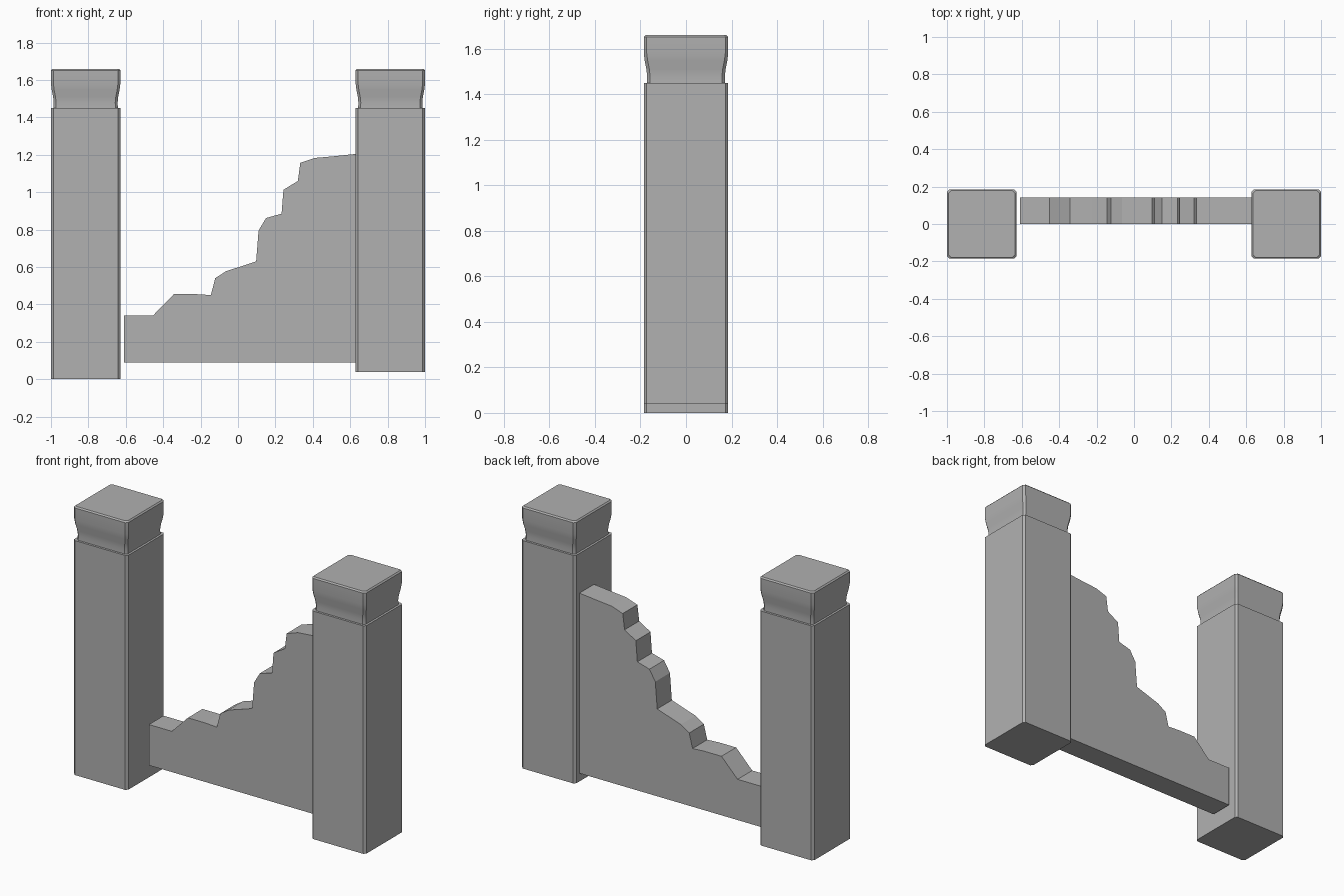
import bpy, bmesh, math

if "Cube" in bpy.data.objects:
    bpy.data.objects.remove(bpy.data.objects["Cube"])

# Dark grey stone
stone = bpy.data.materials.new("stone")
stone.diffuse_color = (0.44, 0.44, 0.44, 1)
stone.use_nodes = True
stone.node_tree.nodes["Principled BSDF"].inputs["Base Color"].default_value = stone.diffuse_color


def finish(name, bm):
    bmesh.ops.recalc_face_normals(bm, faces=bm.faces)
    mesh = bpy.data.meshes.new(name)
    bm.to_mesh(mesh)
    bm.free()
    mesh.materials.append(stone)
    obj = bpy.data.objects.new(name, mesh)
    bpy.context.collection.objects.link(obj)
    return obj


def section(h, c):
    # square outline of half width h with corners cut by c
    k = h - c
    return [(h, -k), (h, k), (k, h), (-k, h), (-h, k), (-h, -k), (-k, -h), (k, -h)]


def pillar(name, x, base):
    # (height, half width) up the shaft, neck and flared cap
    rings = [(base, 0.1855), (1.45, 0.1855), (1.45, 0.172),
             (1.48, 0.171), (1.51, 0.174), (1.545, 0.181),
             (1.58, 0.1855), (1.652, 0.1855), (1.66, 0.178)]
    bm = bmesh.new()
    loops = [[bm.verts.new((x + px, py, z)) for px, py in section(h, 0.013)]
             for z, h in rings]
    for a, b in zip(loops, loops[1:]):
        for i in range(8):
            j = (i + 1) % 8
            bm.faces.new((a[i], a[j], b[j], b[i]))
    bm.faces.new(loops[0])
    bm.faces.new(loops[-1])
    obj = finish(name, bm)
    # smooth flare, crisp corners
    bpy.ops.object.select_all(action='DESELECT')
    obj.select_set(True)
    bpy.context.view_layer.objects.active = obj
    bpy.ops.object.shade_smooth_by_angle(angle=math.radians(25))


# Gate pillars
pillar("left_pillar", -0.8145, 0.0)
pillar("right_pillar", 0.8145, 0.04)

# Broken wall: ragged outline extruded through its thickness
outline = [(-0.61, 0.09), (0.635, 0.09), (0.635, 1.205), (0.51, 1.192), (0.41, 1.183),
           (0.333, 1.157), (0.32, 1.06), (0.243, 1.013), (0.233, 0.885),
           (0.15, 0.862), (0.11, 0.795), (0.097, 0.63), (-0.065, 0.577),
           (-0.122, 0.54), (-0.145, 0.45), (-0.225, 0.455), (-0.343, 0.455),
           (-0.453, 0.342), (-0.61, 0.342)]
bm = bmesh.new()
front = [bm.verts.new((x, 0.0, z)) for x, z in outline]
back = [bm.verts.new((x, 0.143, z)) for x, z in outline]
bm.faces.new(front)
bm.faces.new(back[::-1])
for i in range(len(outline)):
    bm.faces.new((front[i - 1], back[i - 1], back[i], front[i]))
finish("broken_wall", bm)
